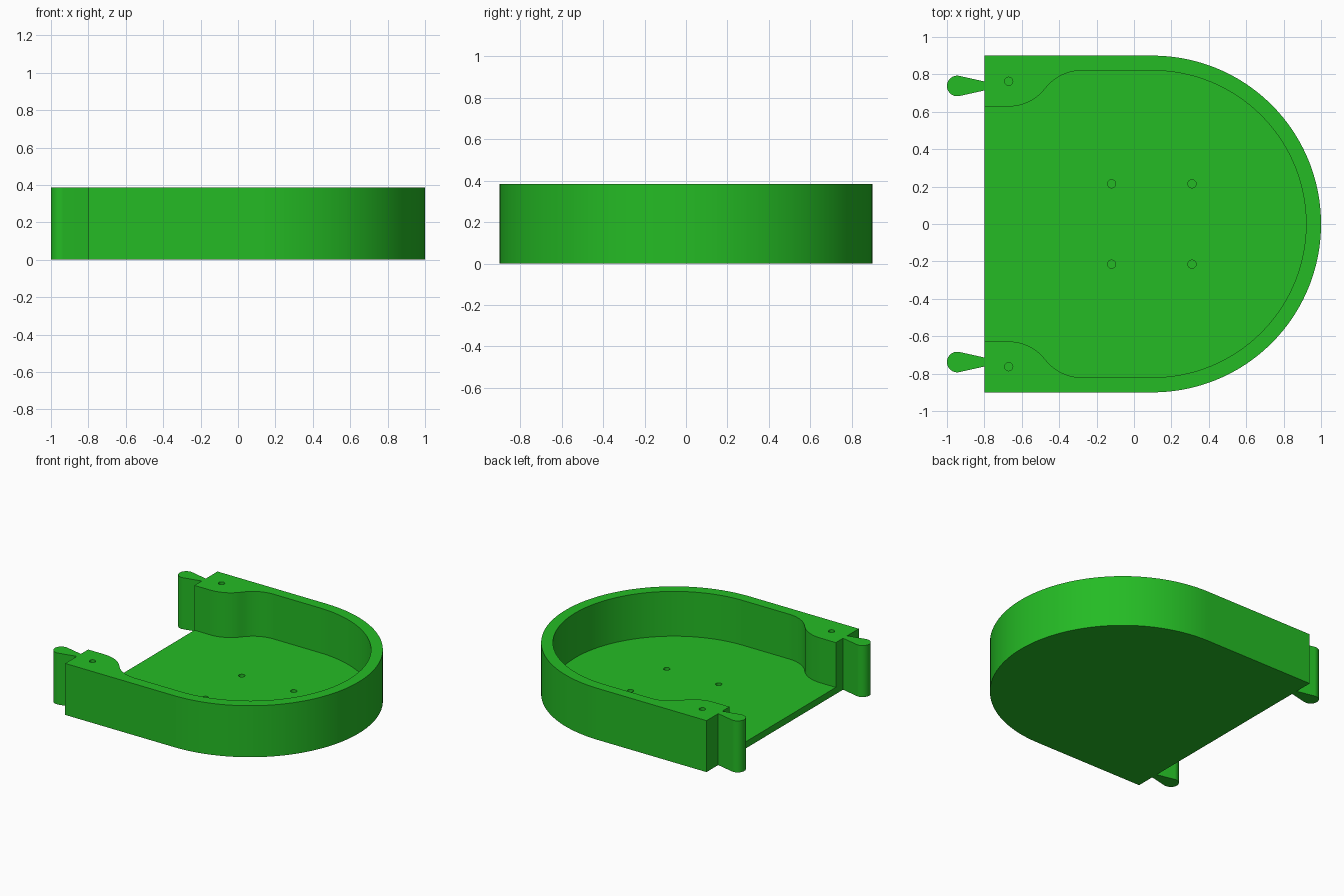
import bpy, bmesh, math

if "Cube" in bpy.data.objects:
    bpy.data.objects.remove(bpy.data.objects["Cube"])

HEIGHT, FLOOR = 0.385, 0.05
OUTER, INNER, CX = 0.90, 0.82, 0.10
BACK = -0.80

green = bpy.data.materials.new("green")
green.diffuse_color = (0.018, 0.5, 0.018, 1)
green.use_nodes = True
green.node_tree.nodes["Principled BSDF"].inputs["Base Color"].default_value = green.diffuse_color


def arc(cx, cy, r, a0, a1, n):
    """Points along an arc, angles in degrees."""
    return [(cx + r * math.cos(math.radians(a0 + (a1 - a0) * i / n)),
             cy + r * math.sin(math.radians(a0 + (a1 - a0) * i / n)))
            for i in range(n + 1)]


def prism(name, outline, z0, z1):
    """Extrude a closed outline upwards from z0 to z1."""
    bm = bmesh.new()
    face = bm.faces.new([bm.verts.new((x, y, z0)) for x, y in outline])
    top = bmesh.ops.extrude_face_region(bm, geom=[face])
    verts = [v for v in top["geom"] if isinstance(v, bmesh.types.BMVert)]
    bmesh.ops.translate(bm, verts=verts, vec=(0, 0, z1 - z0))
    bmesh.ops.recalc_face_normals(bm, faces=bm.faces)
    mesh = bpy.data.meshes.new(name)
    bm.to_mesh(mesh)
    bm.free()
    mesh.materials.append(green)
    obj = bpy.data.objects.new(name, mesh)
    bpy.context.collection.objects.link(obj)
    return obj


def activate(obj):
    bpy.ops.object.select_all(action='DESELECT')
    obj.select_set(True)
    bpy.context.view_layer.objects.active = obj


def cut(obj, cutter):
    """Subtract the cutter, then remove it."""
    cutter.hide_render = True
    mod = obj.modifiers.new("cut", 'BOOLEAN')
    mod.operation, mod.solver, mod.object = 'DIFFERENCE', 'EXACT', cutter
    activate(obj)
    bpy.ops.object.modifier_apply(modifier=mod.name)
    bpy.data.objects.remove(cutter)


# Tray body: straight sides and a rounded end
body = prism("tray_body",
             [(BACK, -OUTER)] + arc(CX, 0, OUTER, -90, 90, 96) + [(BACK, OUTER)],
             0, HEIGHT)

# Open cavity: rounded end, with S-curves narrowing towards the open side
narrow, x0, x1 = 0.628, -0.67, -0.28
dx, dy = x1 - x0, INNER - narrow
phi = 2 * math.atan2(dy, dx)
r = dx / (2 * math.sin(phi))
p = math.degrees(phi)
s_curve = (arc(x1, INNER - r, r, 90, 90 + p, 14)
           + arc(x0, narrow + r, r, -90 + p, -90, 14)[1:])
upper = s_curve + [(-1.2, narrow)]
lower = [(x, -y) for x, y in reversed(upper)]
cut(body, prism("cavity_cutter",
                lower + arc(CX, 0, INNER, -90, 90, 96) + upper,
                FLOOR, HEIGHT + 0.2))

# Blind screw holes in the floor and in the two corner blocks
for side in (-1, 1):
    for x, y, top, depth in ((-0.12, 0.215, FLOOR, 0.035),
                             (0.31, 0.215, FLOOR, 0.035),
                             (-0.67, 0.763, HEIGHT, 0.2)):
        ring = arc(x, side * y, 0.022, 0, 360, 24)[:-1]
        cut(body, prism("hole_cutter", ring, top - depth, top + 0.05))

# Rounded connector tabs with a tapering neck
tabs = []
for side, label in ((-1, "front"), (1, "back")):
    y = side * 0.738
    outline = ([(BACK, y + 0.024)] + arc(-0.945, y, 0.055, 80, 280, 32)
               + [(BACK, y - 0.024)])
    tabs.append(prism(label + "_connector_tab", outline, 0, HEIGHT))

# Smooth curved walls, crisp edges
for obj in [body] + tabs:
    activate(obj)
    bpy.ops.object.shade_smooth_by_angle(angle=math.radians(30))
